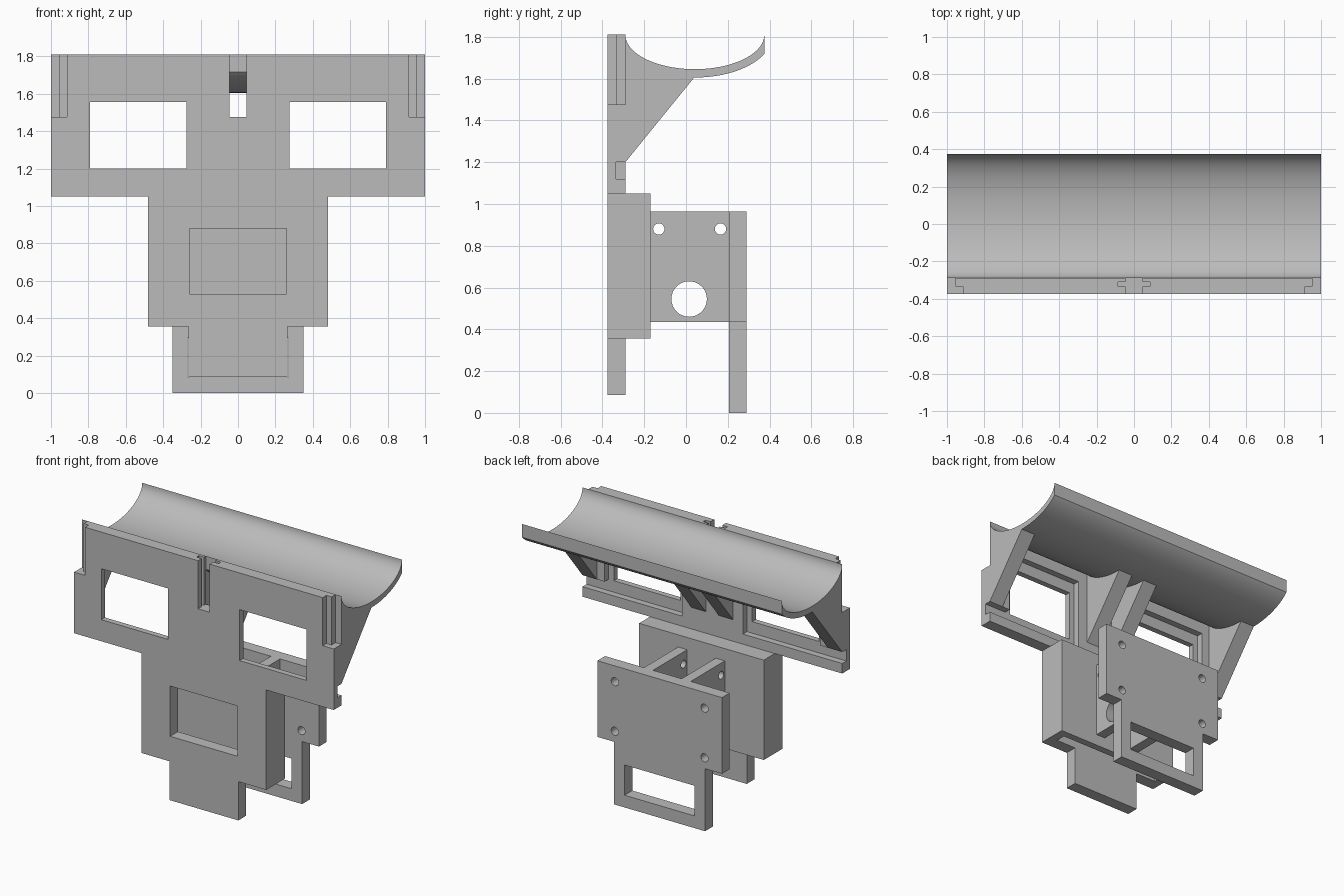
import bpy, bmesh, math
from mathutils import Vector

cube = bpy.data.objects.get("Cube")
if cube:
    bpy.data.objects.remove(cube, do_unlink=True)

grey = bpy.data.materials.new("light_grey_plastic")
grey.use_nodes = True
grey.diffuse_color = (0.5, 0.5, 0.5, 1)
grey.node_tree.nodes["Principled BSDF"].inputs["Base Color"].default_value = (0.5, 0.5, 0.5, 1)


def prism(name, outline, axis, lo, hi):
    """Extrude an outline along x (points are y, z) or y (points are x, z)."""
    def place(p, d):
        return Vector((d, p[0], p[1])) if axis == "x" else Vector((p[0], d, p[1]))
    bm = bmesh.new()
    face = bm.faces.new([bm.verts.new(place(p, lo)) for p in outline])
    moved = bmesh.ops.extrude_face_region(bm, geom=[face])["geom"]
    verts = [v for v in moved if isinstance(v, bmesh.types.BMVert)]
    bmesh.ops.translate(bm, verts=verts, vec=place((0, 0), hi - lo))
    bmesh.ops.recalc_face_normals(bm, faces=bm.faces)
    mesh = bpy.data.meshes.new(name)
    bm.to_mesh(mesh)
    bm.free()
    mesh.materials.append(grey)
    obj = bpy.data.objects.new(name, mesh)
    bpy.context.collection.objects.link(obj)
    return obj


def box(name, x, y, z):
    outline = [(x[0], z[0]), (x[1], z[0]), (x[1], z[1]), (x[0], z[1])]
    return prism(name, outline, "y", y[0], y[1])


def hole(axis, u, z, r, lo, hi):
    ring = [math.tau * i / 32 for i in range(32)]
    return prism("cutter", [(u + r * math.cos(a), z + r * math.sin(a)) for a in ring], axis, lo, hi)


def cut(obj, cutters):
    for c in cutters:
        c.hide_render = True
        mod = obj.modifiers.new("cut", "BOOLEAN")
        mod.operation, mod.solver, mod.object = "DIFFERENCE", "EXACT", c
        bpy.context.view_layer.objects.active = obj
        bpy.ops.object.modifier_apply(modifier=mod.name)
        bpy.data.objects.remove(c, do_unlink=True)


def smooth(obj):
    bpy.ops.object.select_all(action="DESELECT")
    obj.select_set(True)
    bpy.context.view_layer.objects.active = obj
    bpy.ops.object.shade_smooth_by_angle(angle=math.radians(30))


def mirrored(s, a, b):
    return (a, b) if s > 0 else (-b, -a)


FRONT, STEP, BACK = -0.375, -0.335, -0.29
TOP = 1.81

# Front plate: wide head, narrower body, small lower tab
half = [(0.265, 0.085), (0.265, 0.355), (0.48, 0.355), (0.48, 1.05), (1, 1.05), (1, TOP)]
plate = prism("front_plate", half + [(-x, z) for x, z in reversed(half)], "y", FRONT, BACK)

# Windows, display recesses, side slots and rail notches
cutters = [box("cutter", (-0.26, 0.26), (-0.5, -0.2), (0.53, 0.88)),
           box("cutter", (-0.045, 0.045), (-0.5, -0.2), (1.475, 2)),
           box("cutter", (-0.085, 0.085), (STEP, -0.31), (1.475, 2))]
for s in (-1, 1):
    cutters += [box("cutter", mirrored(s, 0.275, 0.79), (-0.5, -0.2), (1.2, 1.555)),
                box("cutter", mirrored(s, 0.235, 0.83), (STEP, -0.2), (1.12, 1.635)),
                box("cutter", mirrored(s, 0.8, 1.1), (STEP, -0.2), (1.12, 1.2)),
                box("cutter", mirrored(s, 0.915, 1.1), (-0.5, STEP), (1.475, 2)),
                box("cutter", mirrored(s, 0.955, 1.1), (-0.5, -0.2), (1.475, 2))]
cut(plate, cutters)

# Rear housing, open underneath
housing = box("rear_housing", (-0.48, 0.48), (BACK, -0.17), (0.355, 1.05))
cut(housing, [box("cutter", (-0.42, 0.42), (-0.4, -0.22), (0.2, 0.95))])


# Curved trough
def arc(offset, y_end, steps=40):
    """Lower half of an ellipse, trimmed between the plate and the rear edge."""
    a, b, mid = 0.3325 + offset, 0.165 + offset, 0.0425
    trim = math.acos(min(1, (y_end - mid) / a))
    angles = [math.pi + trim + (math.pi - 2 * trim) * i / steps for i in range(steps + 1)]
    return [(mid + a * math.cos(t), TOP + b * math.sin(t)) for t in angles]


trough = prism("trough", arc(0, 0.375) + arc(0.04, 0.375)[::-1], "x", -1, 1)
smooth(trough)

# Sloping gussets under the trough
under = [p for p in arc(0.02, 0.375) if p[0] < 0.04]
gusset = [(BACK, 1.2), (0.04, 1.606)] + under[::-1]
for s, side in ((-1, "right"), (1, "left")):
    for part, a, b in (("outer", 0.89, 1), ("inner", 0.05, 0.16)):
        lo, hi = mirrored(s, a, b)
        prism(side + "_" + part + "_gusset", gusset, "x", lo, hi)

# Spacer fins with cable and screw holes
for s, side in ((-1, "right"), (1, "left")):
    lo, hi = mirrored(s, 0.11, 0.18)
    fin = box(side + "_fin", (lo, hi), (-0.17, 0.205), (0.435, 0.965))
    cut(fin, [hole("x", y, z, r, lo - 0.05, hi + 0.05)
              for y, z, r in ((-0.13, 0.88, 0.027), (0.165, 0.88, 0.027), (0.015, 0.545, 0.085))])
    smooth(fin)

# Back plate with lower open frame
half = [(0.35, 0), (0.35, 0.435), (0.48, 0.435), (0.48, 0.965)]
back = prism("back_plate", half + [(-x, z) for x, z in reversed(half)], "y", 0.205, 0.29)
cutters = [box("cutter", (-0.27, 0.27), (0.1, 0.4), (0.085, 0.295))]
for x in (-0.345, 0.345):
    cutters += [hole("y", x, z, 0.028, 0.1, 0.4) for z in (0.51, 0.855)]
cut(back, cutters)
smooth(back)
